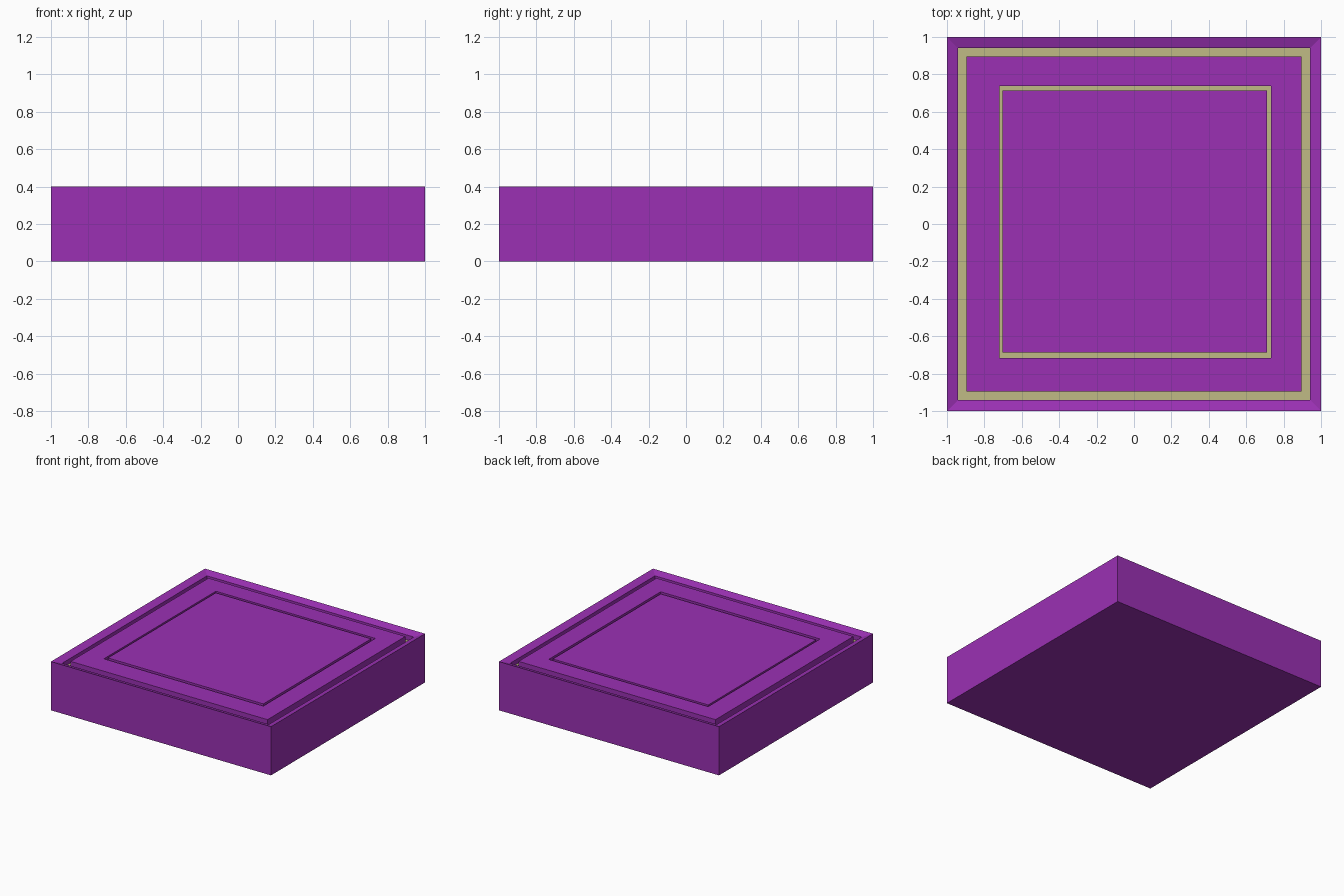
import bpy, bmesh

if "Cube" in bpy.data.objects:
    bpy.data.objects.remove(bpy.data.objects["Cube"])


def material(name, rgb):
    m = bpy.data.materials.new(name)
    m.diffuse_color = (*rgb, 1.0)
    m.use_nodes = True
    m.node_tree.nodes["Principled BSDF"].inputs["Base Color"].default_value = m.diffuse_color
    return m


purple = material("purple", (0.328, 0.030, 0.456))
tan = material("tan", (0.530, 0.495, 0.235))


def square(h):
    return (-h, h, -h, h)


def loft(name, loops, mat, cap_start=False, cap_end=False):
    """Skin a series of (rectangle, z) loops, optionally closing the ends."""
    bm = bmesh.new()
    rings = []
    for (x0, x1, y0, y1), z in loops:
        rings.append([bm.verts.new(p) for p in
                      ((x0, y0, z), (x1, y0, z), (x1, y1, z), (x0, y1, z))])
    for a, b in zip(rings, rings[1:]):
        for i in range(4):
            j = (i + 1) % 4
            bm.faces.new((a[i], a[j], b[j], b[i]))
    if cap_start:
        bm.faces.new(rings[0][::-1])
    if cap_end:
        bm.faces.new(rings[-1])
    me = bpy.data.meshes.new(name)
    bm.to_mesh(me)
    bm.free()
    me.materials.append(mat)
    ob = bpy.data.objects.new(name, me)
    bpy.context.collection.objects.link(ob)
    return ob


TOP, PLATE, LIP, FLOOR = 0.40, 0.39, 0.38, 0.34
hole = (-0.718, 0.732, -0.716, 0.738)     # slightly off-centre cut-out
centre = (-0.702, 0.710, -0.686, 0.714)

# Outer box with a rim that slopes in towards the groove
loft("base_frame", [(square(1.0), 0), (square(1.0), TOP),
                    (square(0.94), LIP), (square(0.94), FLOOR)],
     purple, cap_start=True)

# Tan groove floors
loft("outer_groove", [(square(0.94), FLOOR), (square(0.895), FLOOR)], tan)
loft("inner_groove", [(hole, FLOOR), (centre, FLOOR)], tan)

# Border plate between the two grooves
loft("border_plate", [(square(0.895), FLOOR), (square(0.895), PLATE),
                      (hole, PLATE), (hole, FLOOR)], purple)

# Centre panel
loft("centre_panel", [(centre, FLOOR), (centre, PLATE)], purple, cap_end=True)
